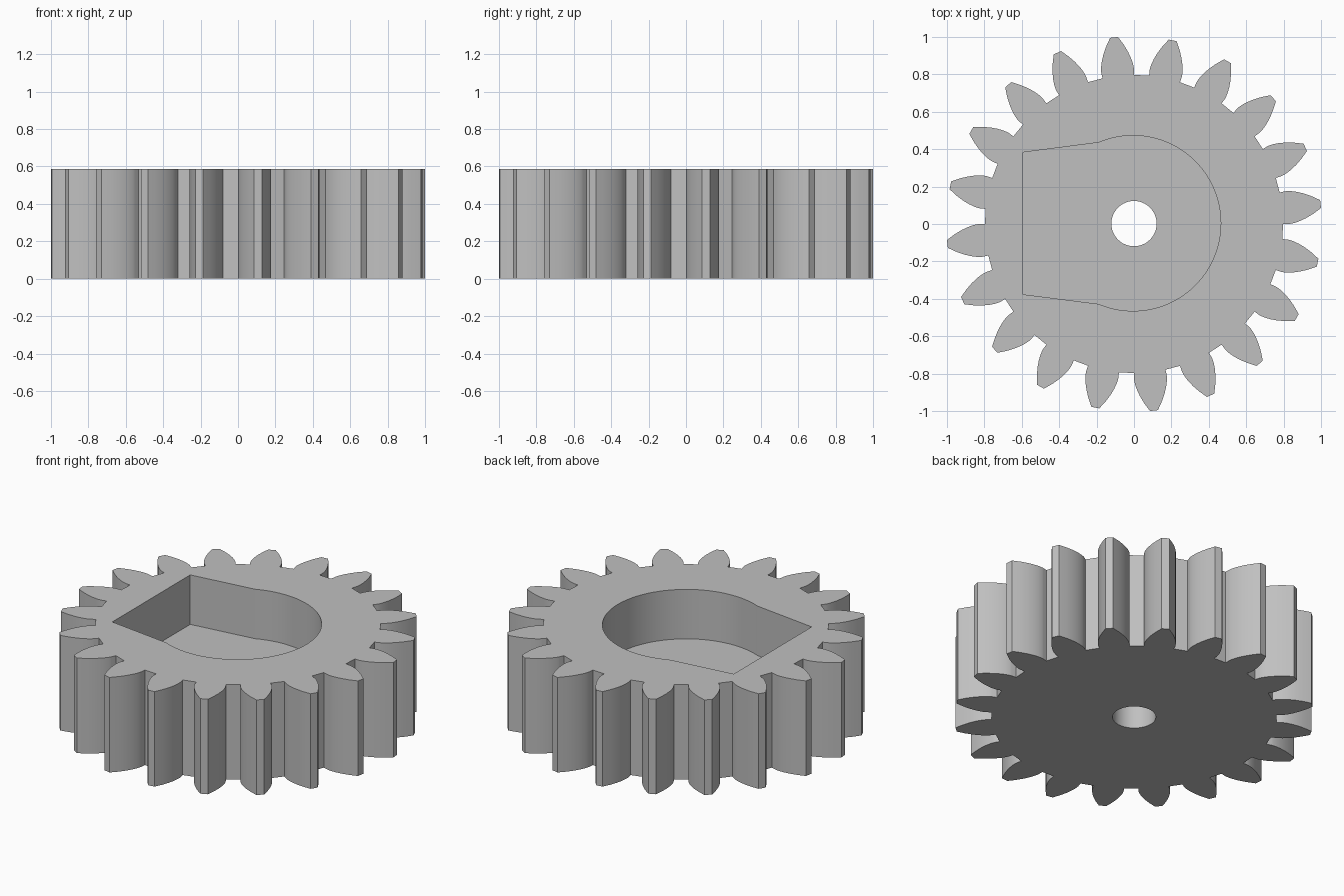
import bpy
import bmesh
from math import sin, cos, sqrt, atan, radians, pi
from mathutils import Vector

cube = bpy.data.objects.get("Cube")
if cube:
    bpy.data.objects.remove(cube, do_unlink=True)

TEETH = 20
HEIGHT, FLOOR = 0.586, 0.281
ROOT_R, BASE_R, TIP_R = 0.797, 0.827, 1.0035
FIRST_TOOTH = radians(6.1)
HALF_BASE = radians(6.1)
FLANK_STEPS = 7


def polar(r, a):
    return (r * cos(a), r * sin(a))


def arc(r, start, end, steps, cx=0.0, cy=0.0):
    """Points along an arc, both ends included."""
    span = (end - start) / steps
    return [(cx + r * cos(start + span * i), cy + r * sin(start + span * i))
            for i in range(steps + 1)]


def tooth_flank():
    """Radius and half-angle along an involute flank, root to tip."""
    flank = [(ROOT_R, HALF_BASE)]
    roll_max = sqrt((TIP_R / BASE_R) ** 2 - 1)
    for i in range(FLANK_STEPS + 1):
        roll = roll_max * i / FLANK_STEPS
        flank.append((BASE_R * sqrt(1 + roll * roll), HALF_BASE - (roll - atan(roll))))
    return flank


def gear_outline():
    flank = tooth_flank()
    points = []
    for k in range(TEETH):
        mid = FIRST_TOOTH + 2 * pi * k / TEETH
        points += [polar(r, mid - a) for r, a in flank]
        points += [polar(r, mid + a) for r, a in reversed(flank)]
    return points


def add_ring(bm, points, z):
    return [bm.verts.new((x, y, z)) for x, y in points]


def add_wall(bm, lower, upper):
    n = len(lower)
    for i in range(n):
        j = (i + 1) % n
        bm.faces.new((lower[i], lower[j], upper[j], upper[i]))


def add_cap(bm, outer, inner, normal):
    """Flat face between an outer ring and a hole."""
    edges = []
    for ring in (outer, inner):
        for a, b in zip(ring, ring[1:] + ring[:1]):
            edges.append(bm.edges.get((a, b)))
    bmesh.ops.triangle_fill(bm, edges=edges, use_beauty=True, normal=Vector(normal))


# Profiles: toothed rim, pocket with a tapered flat end, and centre bore
rim = gear_outline()
bend = radians(113)
pocket = arc(0.469, -bend, bend, 64, -0.005, 0.004) + [(-0.594, 0.383), (-0.594, -0.376)]
bore = arc(0.121, 0, 2 * pi, 48, 0, 0.002)[:-1]

bm = bmesh.new()
rim_low, rim_top = add_ring(bm, rim, 0), add_ring(bm, rim, HEIGHT)
pocket_low, pocket_top = add_ring(bm, pocket, FLOOR), add_ring(bm, pocket, HEIGHT)
bore_low, bore_top = add_ring(bm, bore, 0), add_ring(bm, bore, FLOOR)

# Vertical walls, then the top face, pocket floor and underside
for low, top in ((rim_low, rim_top), (pocket_low, pocket_top), (bore_low, bore_top)):
    add_wall(bm, low, top)
add_cap(bm, rim_top, pocket_top, (0, 0, 1))
add_cap(bm, pocket_low, bore_top, (0, 0, 1))
add_cap(bm, rim_low, bore_low, (0, 0, -1))
bmesh.ops.recalc_face_normals(bm, faces=bm.faces[:])

mesh = bpy.data.meshes.new("spur_gear")
bm.to_mesh(mesh)
bm.free()
gear = bpy.data.objects.new("spur_gear", mesh)
bpy.context.collection.objects.link(gear)

# Single grey material
grey = bpy.data.materials.new("plain_grey")
grey.use_nodes = True
colour = (0.53, 0.53, 0.53, 1)
grey.diffuse_color = colour
grey.node_tree.nodes["Principled BSDF"].inputs["Base Color"].default_value = colour
mesh.materials.append(grey)

# Smooth curved walls, keep corners sharp
bpy.ops.object.select_all(action='DESELECT')
gear.select_set(True)
bpy.context.view_layer.objects.active = gear
bpy.ops.object.shade_smooth_by_angle(angle=radians(12))
